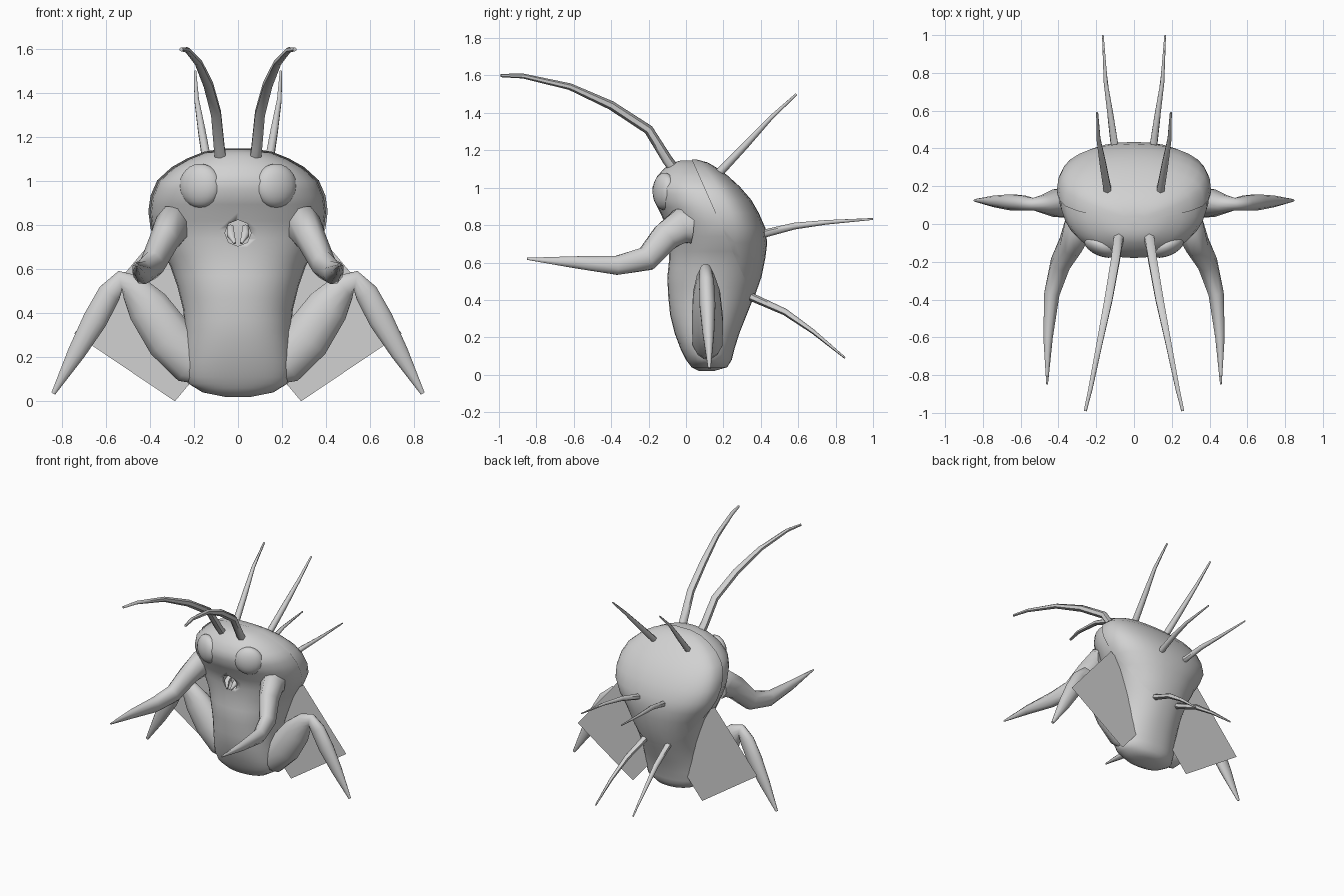
import bpy, bmesh, math
from mathutils import Vector, Matrix

cube = bpy.data.objects.get("Cube")
if cube:
    bpy.data.objects.remove(cube, do_unlink=True)

grey = bpy.data.materials.new("plain_grey")
grey.use_nodes = True
grey.diffuse_color = (0.64, 0.64, 0.64, 1)
grey.node_tree.nodes["Principled BSDF"].inputs["Base Color"].default_value = (0.64, 0.64, 0.64, 1)


def finish(name, bm, mirror=False, angle=60):
    """Turn a bmesh into a shaded object, optionally mirrored across x."""
    bmesh.ops.recalc_face_normals(bm, faces=bm.faces)
    mesh = bpy.data.meshes.new(name)
    bm.to_mesh(mesh)
    bm.free()
    mesh.materials.append(grey)
    obj = bpy.data.objects.new(name, mesh)
    bpy.context.collection.objects.link(obj)
    bpy.ops.object.select_all(action='DESELECT')
    obj.select_set(True)
    bpy.context.view_layer.objects.active = obj
    bpy.ops.object.shade_smooth_by_angle(angle=math.radians(angle))
    if mirror:
        mod = obj.modifiers.new("Mirror", 'MIRROR')
        mod.use_mirror_merge = False
    return obj


def loft(rings):
    """Skin a list of closed rings and cap both ends."""
    bm = bmesh.new()
    rows = [[bm.verts.new(p) for p in ring] for ring in rings]
    n = len(rows[0])
    for a, b in zip(rows, rows[1:]):
        for i in range(n):
            j = (i + 1) % n
            bm.faces.new((a[i], a[j], b[j], b[i]))
    bm.faces.new(rows[0])
    bm.faces.new(rows[-1])
    return bm


def limb(name, path, axis, sides=10, flat=1.0):
    """Tapered tube along (x, y, z, radius) points; flat scales it along axis."""
    pts = [Vector(p[:3]) for p in path]
    rings = []
    for i, p in enumerate(pts):
        into = (p - pts[i - 1]).normalized() if i else Vector()
        out = (pts[i + 1] - p).normalized() if i < len(pts) - 1 else Vector()
        tangent = (into + out).normalized()
        u = (axis - tangent * axis.dot(tangent)).normalized()
        v = tangent.cross(u)
        turns = [math.tau * (k + 0.5) / sides for k in range(sides)]
        r = path[i][3]
        rings.append([p + u * math.cos(t) * r * flat + v * math.sin(t) * r for t in turns])
    return finish(name, loft(rings), mirror=True)


X, Y = Vector((1, 0, 0)), Vector((0, 1, 0))

# Body profile: height, front y, back y, half width
profile = [
    (0.02, 0.07, 0.15, 0.06), (0.04, 0.03, 0.22, 0.16), (0.08, 0.0, 0.245, 0.225),
    (0.14, -0.03, 0.26, 0.24), (0.22, -0.06, 0.285, 0.24), (0.32, -0.085, 0.325, 0.24),
    (0.42, -0.095, 0.365, 0.25), (0.52, -0.1, 0.4, 0.275), (0.62, -0.09, 0.42, 0.31),
    (0.7, -0.09, 0.43, 0.355), (0.78, -0.1, 0.42, 0.39), (0.86, -0.135, 0.385, 0.4),
    (0.93, -0.17, 0.345, 0.39), (1.0, -0.18, 0.285, 0.36), (1.06, -0.155, 0.22, 0.295),
    (1.1, -0.12, 0.165, 0.225), (1.13, -0.08, 0.115, 0.15), (1.145, -0.03, 0.06, 0.06),
]


def body_ring(z, front, back, half, grow=1.0, sides=32):
    """Oval section: widest behind the middle, and pinched at the back near the tail."""
    mid = front + (back - front) * (0.43 + 0.2 * z)
    points = []
    for k in range(sides):
        c, s = math.cos(math.tau * k / sides), math.sin(math.tau * k / sides)
        x = half * grow * math.copysign(abs(c) ** 0.9, c)
        if s < 0:
            y = mid - (mid - front) * grow * abs(s) ** 0.9
        else:
            y = mid + (back - mid) * grow * s ** (1.2 - 0.5 * z)
        points.append((x, y, z))
    return points


body = finish("body", loft([body_ring(*row) for row in profile]))
fine = body.modifiers.new("Fine", 'SUBSURF')
fine.subdivision_type = 'SIMPLE'
fine.levels = fine.render_levels = 1

# Back shell: a slightly larger skin that starts at a slanted seam behind the head
bm = loft([body_ring(z + 0.005, f, b, w, 1.02) for z, f, b, w in profile])
bmesh.ops.bisect_plane(bm, geom=bm.verts[:] + bm.edges[:] + bm.faces[:],
                       plane_co=(0, 0.04, 1.13), plane_no=(0, 0.36, 0.16), clear_inner=True)
finish("back_shell", bm)

# Mouth: eight-sided hole with a pair of mandibles
bm = bmesh.new()
bmesh.ops.create_cone(bm, cap_ends=True, segments=8, radius1=0.06, radius2=0.06, depth=0.2)
cutter = finish("mouth_cutter", bm)
cutter.rotation_euler = (math.pi / 2, 0, math.pi)
cutter.location = (0, -0.11, 0.765)
cutter.hide_render = True
cutter.hide_viewport = True
cut = body.modifiers.new("Mouth", 'BOOLEAN')
cut.operation = 'DIFFERENCE'
cut.object = cutter
limb("mandibles", [(0.034, -0.03, 0.79, 0.016), (0.034, -0.08, 0.76, 0.02),
                   (0.014, -0.11, 0.718, 0.006)], X, 6)

# Eyes: shallow domes turned outward
bm = bmesh.new()
bmesh.ops.create_uvsphere(bm, u_segments=20, v_segments=12, radius=0.1)
pose = (Matrix.Translation((0.172, -0.115, 0.98)) @ Matrix.Rotation(0.4, 4, 'Z')
        @ Matrix.Scale(0.55, 4, Y))
bmesh.ops.transform(bm, matrix=pose, verts=bm.verts)
finish("eyes", bm, mirror=True)

# Arms reaching forward
limb("arms", [(0.29, 0.03, 0.79, 0.095), (0.3, -0.03, 0.795, 0.1), (0.335, -0.11, 0.735, 0.083),
              (0.39, -0.21, 0.62, 0.07), (0.435, -0.37, 0.585, 0.055),
              (0.455, -0.6, 0.602, 0.034), (0.46, -0.85, 0.62, 0.006)], X, 8, 0.8)

# Folded hind legs
limb("hind_legs", [(0.1, 0.11, 0.13, 0.07), (0.21, 0.115, 0.18, 0.11), (0.31, 0.115, 0.285, 0.115),
                   (0.41, 0.11, 0.43, 0.1), (0.48, 0.105, 0.52, 0.065),
                   (0.535, 0.105, 0.55, 0.045), (0.585, 0.11, 0.49, 0.055),
                   (0.65, 0.115, 0.37, 0.058), (0.735, 0.12, 0.22, 0.042),
                   (0.84, 0.125, 0.035, 0.01)], Y, 12, 0.75)

# Long curved antennae
limb("antennae", [(0.075, -0.05, 1.08, 0.03), (0.085, -0.1, 1.15, 0.028), (0.1, -0.2, 1.31, 0.026),
                  (0.135, -0.4, 1.44, 0.024), (0.18, -0.62, 1.54, 0.018),
                  (0.23, -0.87, 1.597, 0.013), (0.258, -0.99, 1.6, 0.009)], X, 6)

# Three pairs of back spines
limb("upper_spines", [(0.135, 0.15, 1.05, 0.024), (0.165, 0.32, 1.23, 0.019),
                      (0.188, 0.45, 1.37, 0.012), (0.195, 0.59, 1.5, 0.006)], X, 6)
limb("middle_spines", [(0.1, 0.4, 0.75, 0.022), (0.125, 0.58, 0.795, 0.018),
                       (0.15, 0.75, 0.815, 0.012), (0.165, 1.0, 0.833, 0.005)], X, 6)
limb("lower_spines", [(0.095, 0.34, 0.42, 0.022), (0.12, 0.53, 0.335, 0.018),
                      (0.14, 0.68, 0.23, 0.012), (0.155, 0.85, 0.09, 0.005)], X, 6)

# Flat upright side plates behind the hind legs
bm = bmesh.new()
corners = [(0.287, 0.0), (0.745, 0.308), (0.39, 0.73), (-0.068, 0.422)]
bm.faces.new([bm.verts.new((x, 0.218, z)) for x, z in corners])
finish("side_plates", bm, mirror=True)
